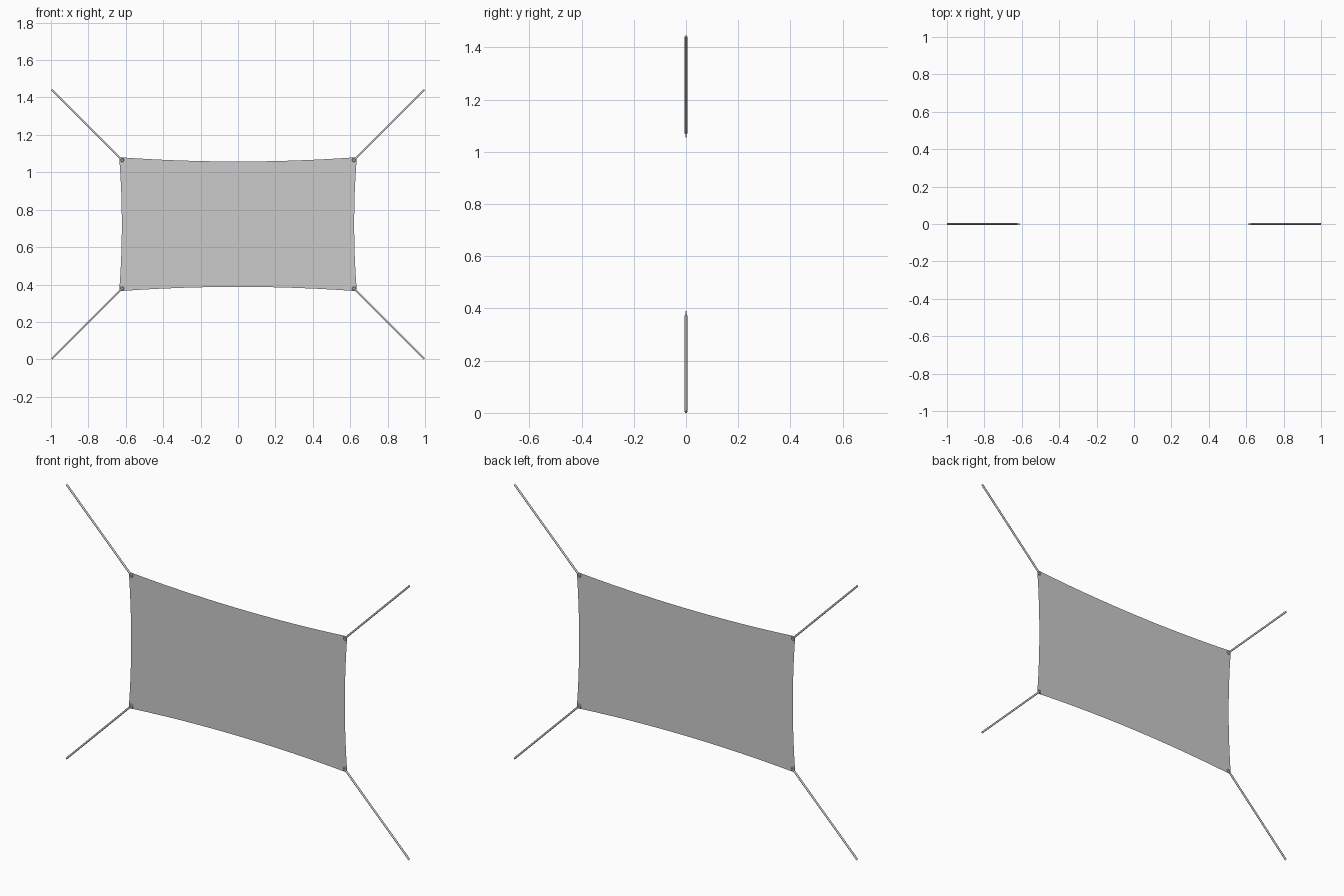
import bpy, bmesh, math
from mathutils import Vector, Matrix

if "Cube" in bpy.data.objects:
    bpy.data.objects.remove(bpy.data.objects["Cube"])

CZ = 0.7225          # height of the panel centre
W, H = 0.635, 0.358  # panel half size at the corners
NX, NZ = 12, 8


def add_object(name, bm):
    mesh = bpy.data.meshes.new(name)
    bm.to_mesh(mesh)
    bm.free()
    obj = bpy.data.objects.new(name, mesh)
    bpy.context.collection.objects.link(obj)
    return obj


# Fabric sheet: flat grid whose edges are pulled inward between the corners
bm = bmesh.new()
rows = []
for j in range(NZ + 1):
    v = 2 * j / NZ - 1
    row = []
    for i in range(NX + 1):
        u = 2 * i / NX - 1
        x = u * (W - 0.014 * (1 - v * v))
        z = v * (H - 0.023 * (1 - u * u))
        row.append(bm.verts.new((x, 0, CZ + z)))
    rows.append(row)
for j in range(NZ):
    for i in range(NX):
        bm.faces.new((rows[j][i], rows[j][i + 1], rows[j + 1][i + 1], rows[j + 1][i]))
add_object("fabric_sheet", bm)


# Rope: thin cylinder running diagonally out from a corner
def rope(name, sx, sz):
    a = Vector((sx * 0.626, 0, CZ + sz * 0.349))
    b = Vector((sx * 0.9965, 0, CZ + sz * 0.7195))
    rot = Vector((0, 0, 1)).rotation_difference(b - a).to_matrix().to_4x4()
    bm = bmesh.new()
    bmesh.ops.create_cone(bm, cap_ends=True, segments=10, radius1=0.005, radius2=0.005,
                          depth=(b - a).length,
                          matrix=Matrix.Translation((a + b) / 2) @ rot)
    obj = add_object(name, bm)
    for p in obj.data.polygons:
        p.use_smooth = len(p.vertices) == 4


# Eyelet: small ring the rope is tied to
def eyelet(name, sx, sz):
    bpy.ops.mesh.primitive_torus_add(major_segments=16, minor_segments=6,
                                     major_radius=0.0085, minor_radius=0.003,
                                     location=(sx * 0.621, 0, CZ + sz * 0.344),
                                     rotation=(math.pi / 2, 0, 0))
    bpy.context.object.name = name
    bpy.ops.object.shade_smooth()


for sx, side in ((-1, "left"), (1, "right")):
    for sz, level in ((-1, "lower"), (1, "upper")):
        rope(f"{level}_{side}_rope", sx, sz)
        eyelet(f"{level}_{side}_eyelet", sx, sz)
